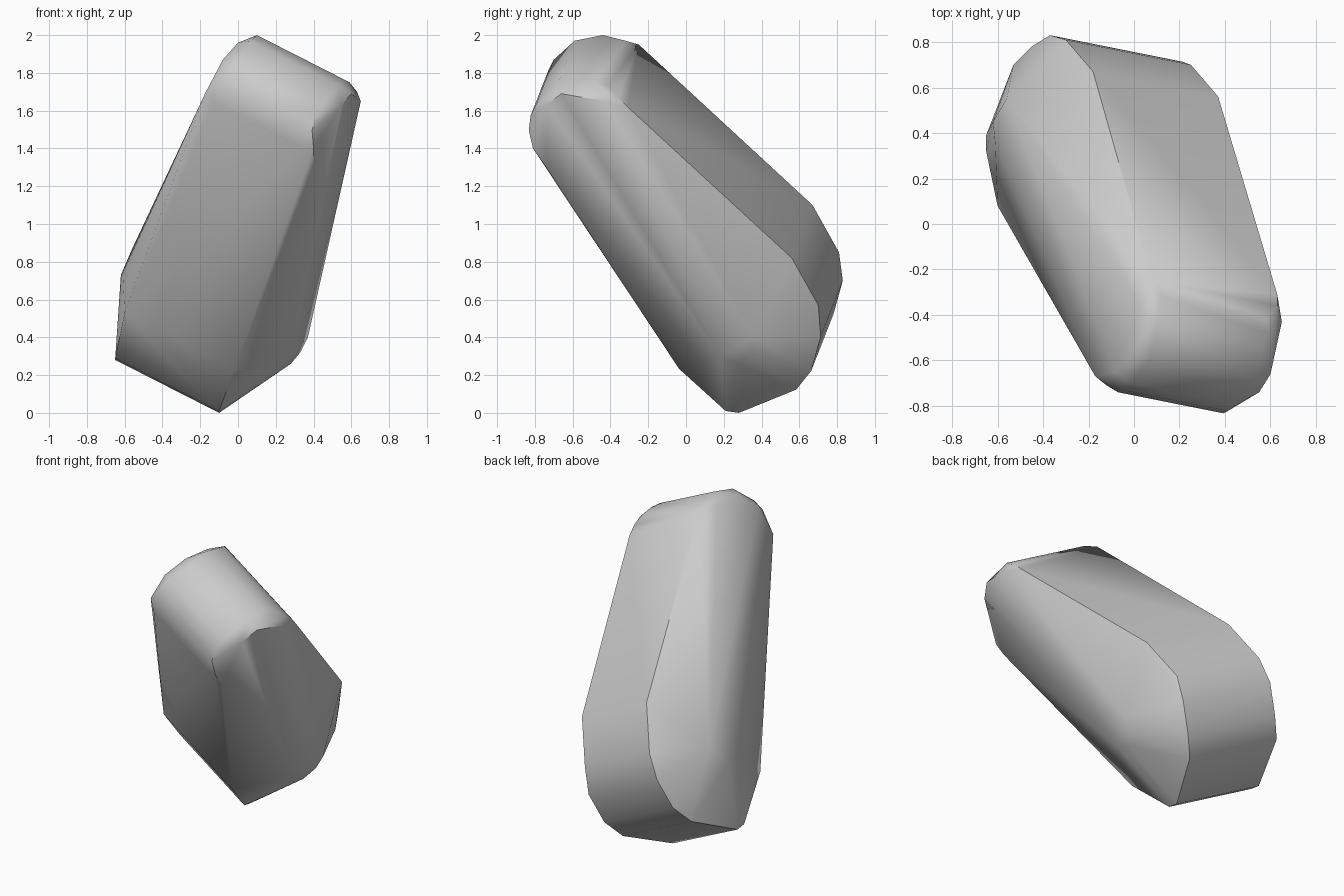
import bpy
import bmesh
from math import radians
from mathutils import Vector

# Remove the default cube only
default_cube = bpy.data.objects.get("Cube")
if default_cube:
    bpy.data.objects.remove(default_cube, do_unlink=True)


def make_material(name, colour):
    material = bpy.data.materials.new(name)
    material.use_nodes = True
    material.diffuse_color = colour
    shader = next(n for n in material.node_tree.nodes if n.type == "BSDF_PRINCIPLED")
    shader.inputs["Base Color"].default_value = colour
    shader.inputs["Roughness"].default_value = 0.8
    return material


def sweep(outline, width):
    """Return the outline together with a copy carried across the block."""
    across = Vector((.55, -.11, -.28)) * width
    near_side = [Vector(p) for p in outline]
    return near_side + [p + across for p in near_side]


def make_hull(name, points, material, crease_angle):
    """Wrap a set of points in a convex skin, smooth apart from its creases."""
    bm = bmesh.new()
    for point in points:
        bm.verts.new(point)
    result = bmesh.ops.convex_hull(bm, input=bm.verts)
    inside = [e for e in result["geom_interior"] if isinstance(e, bmesh.types.BMVert)]
    bmesh.ops.delete(bm, geom=inside, context="VERTS")
    bmesh.ops.recalc_face_normals(bm, faces=bm.faces)

    mesh = bpy.data.meshes.new(name)
    bm.to_mesh(mesh)
    bm.free()
    mesh.materials.append(material)

    obj = bpy.data.objects.new(name, mesh)
    bpy.context.collection.objects.link(obj)
    bpy.ops.object.select_all(action="DESELECT")
    obj.select_set(True)
    bpy.context.view_layer.objects.active = obj
    bpy.ops.object.shade_smooth_by_angle(angle=crease_angle)
    return obj


# Back edge, foot and top crease of the body
body = sweep([(-.18, .67, 1.1), (-.3, .81, .85), (-.65, .39, .28),
              (-.65, .32, .29), (.08, -.25, 1.95)], 1)

# Rounded lower end, slightly wider than the body
lower_end = sweep([(-.37, .83, .7), (-.45, .78, .52), (-.53, .7, .42), (-.6, .08, .53)], 1.06)

# Rounded upper cap, a little narrower than the body
cap = sweep([(-.12, -.71, 1.64), (-.07, -.74, 1.73), (-.05, -.73, 1.81), (-.01, -.7, 1.87),
             (.07, -.59, 1.97), (.1, -.44, 2), (.12, -.32, 1.97)], .84)

# Soft shoulders beside the cap
shoulder_minus_x = [(-.17, -.67, 1.7), (-.08, -.65, 1.87), (0, -.55, 1.96), (.03, -.36, 1.96)]
shoulder_plus_x = [(.4, -.74, 1.3), (.4, -.81, 1.4), (.48, -.7, 1.47), (.55, -.74, 1.63),
                   (.6, -.66, 1.69), (.59, -.48, 1.75), (.63, -.42, 1.7),
                   (.65, -.43, 1.65), (.63, -.31, 1.62)]

# Swellings low on the two side faces
swell_minus_x = [(-.62, .45, .73), (-.61, .35, .74), (-.56, .55, .87)]
swell_plus_x = [(.28, .28, .26), (.28, .18, .3), (.33, .34, .32), (.37, .36, .4)]

stone_grey = make_material("stone grey", (.6, .6, .6, 1))
make_hull("slanted_block",
          body + lower_end + cap + shoulder_minus_x + shoulder_plus_x
          + swell_minus_x + swell_plus_x,
          stone_grey, radians(38))
